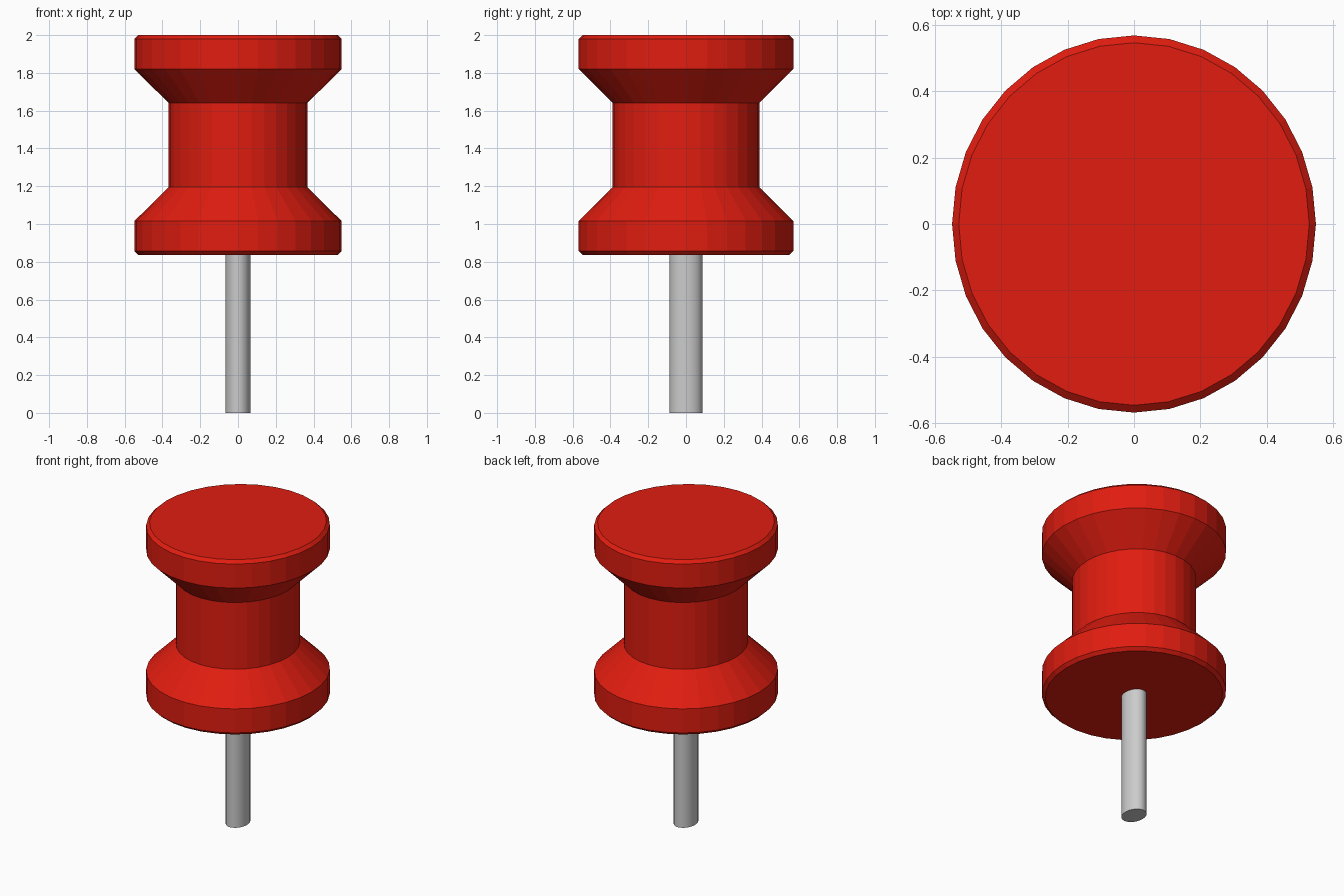
import bpy, bmesh
from math import cos, sin, pi

if "Cube" in bpy.data.objects:
    bpy.data.objects.remove(bpy.data.objects["Cube"])

def oval_loft(name, rings, sides, color=None, smooth=False):
    """Stack oval rings (x radius, y radius, z) into a capped solid."""
    bm = bmesh.new()
    loops = [[bm.verts.new((rx * cos(2 * pi * i / sides), ry * sin(2 * pi * i / sides), z))
              for i in range(sides)] for rx, ry, z in rings]
    for lo, hi in zip(loops, loops[1:]):
        for i in range(sides):
            j = (i + 1) % sides
            bm.faces.new((lo[i], lo[j], hi[j], hi[i]))
    bm.faces.new(loops[0][::-1])
    bm.faces.new(loops[-1])
    mesh = bpy.data.meshes.new(name)
    bm.to_mesh(mesh)
    bm.free()
    obj = bpy.data.objects.new(name, mesh)
    bpy.context.collection.objects.link(obj)
    if color:
        mat = bpy.data.materials.new(name + "_colour")
        mat.diffuse_color = color
        mat.use_nodes = True
        mat.node_tree.nodes["Principled BSDF"].inputs["Base Color"].default_value = mat.diffuse_color
        mesh.materials.append(mat)
    if smooth:
        bpy.context.view_layer.objects.active = obj
        obj.select_set(True)
        bpy.ops.object.shade_smooth_by_angle()
        obj.select_set(False)
    return obj

# Spool-shaped handle: half profile mirrored about its mid height
MID = 1.418
half = [(0.528, 0.546, 0.582), (0.548, 0.568, 0.562), (0.548, 0.568, 0.402), (0.367, 0.388, 0.222)]
profile = [(rx, ry, MID - h) for rx, ry, h in half] + [(rx, ry, MID + h) for rx, ry, h in reversed(half)]
oval_loft("handle", profile, 32, (0.75, 0.012, 0.005, 1))

# Blunt metal pin
oval_loft("pin", [(0.067, 0.087, 0.0), (0.067, 0.087, 0.84)], 32, smooth=True)
